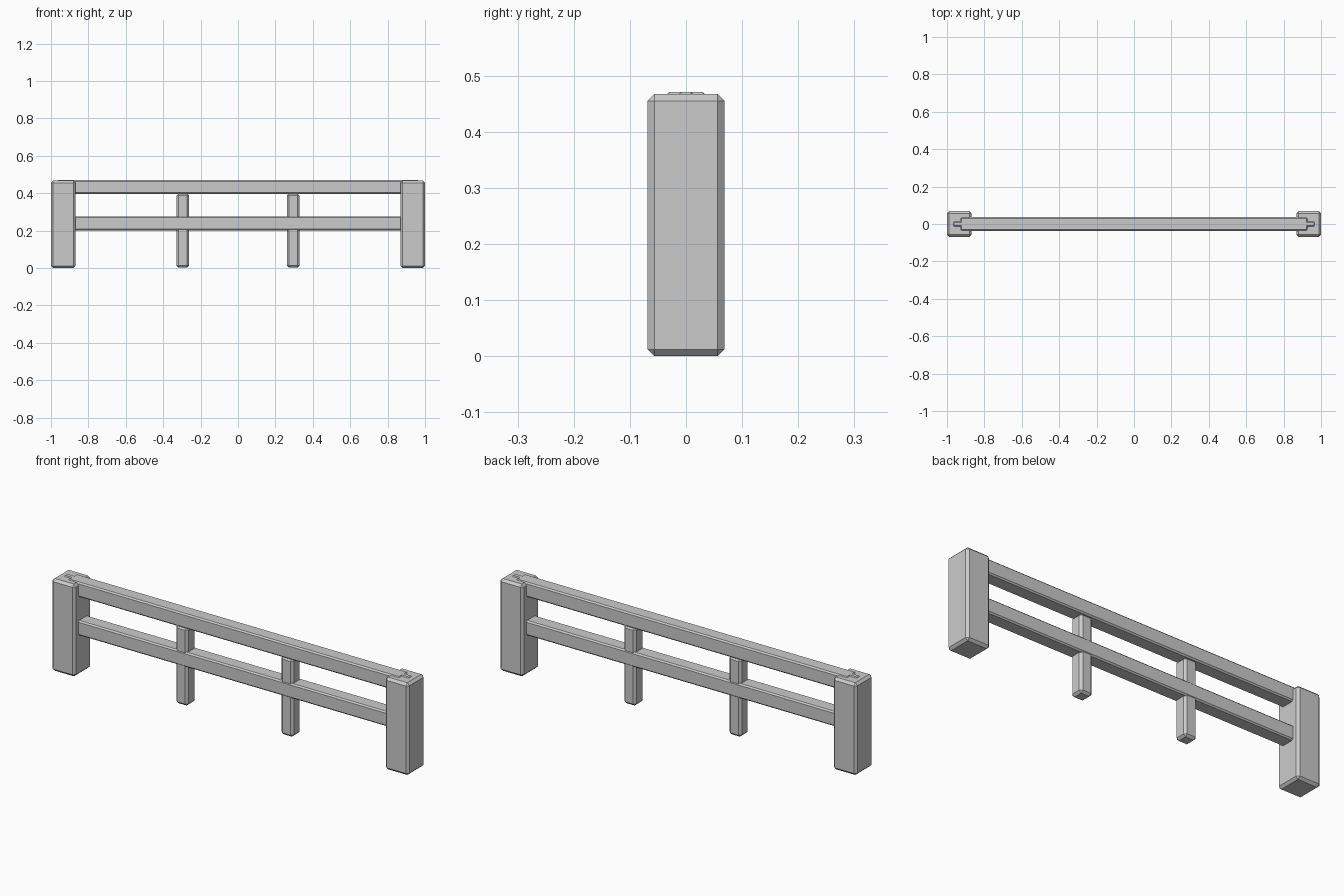
import bpy

cube = bpy.data.objects.get("Cube")
if cube:
    bpy.data.objects.remove(cube, do_unlink=True)

grey = bpy.data.materials.new("plain grey")
grey.use_nodes = True
COLOUR = (0.6, 0.6, 0.6, 1)
grey.diffuse_color = COLOUR
grey.node_tree.nodes["Principled BSDF"].inputs["Base Color"].default_value = COLOUR


def beam(name, centre, size, chamfer):
    """Box with a single-segment chamfer on every edge."""
    bpy.ops.mesh.primitive_cube_add(size=1, location=centre)
    ob = bpy.context.object
    ob.name = name
    ob.scale = size
    bpy.ops.object.transform_apply(location=False, rotation=False, scale=True)
    bevel = ob.modifiers.new("chamfer", 'BEVEL')
    bevel.width = chamfer
    bevel.segments = 1
    bevel.limit_method = 'ANGLE'
    ob.data.materials.append(grey)
    return ob


RAIL_DEPTH = 0.074
RAIL_HEIGHT = 0.075
TOP_RAIL_Z = 0.471 - RAIL_HEIGHT / 2

# Posts on each side
for side, s in (("left", 1), ("right", -1)):
    beam(f"{side}_end_post", (s * 0.934, 0, 0.2335), (0.132, 0.137, 0.467), 0.012)
    beam(f"{side}_middle_post", (s * 0.295, 0, 0.2), (0.068, 0.068, 0.396), 0.011)
    # Narrow tenon carrying the top rail into the end post
    beam(f"{side}_top_tenon", (s * 0.94, 0, TOP_RAIL_Z), (0.055, 0.03, RAIL_HEIGHT), 0.006)

# Horizontal rails
beam("top_rail", (0, 0, TOP_RAIL_Z), (1.86, RAIL_DEPTH, RAIL_HEIGHT), 0.007)
beam("lower_rail", (0, 0, 0.239), (1.86, RAIL_DEPTH, RAIL_HEIGHT), 0.007)
